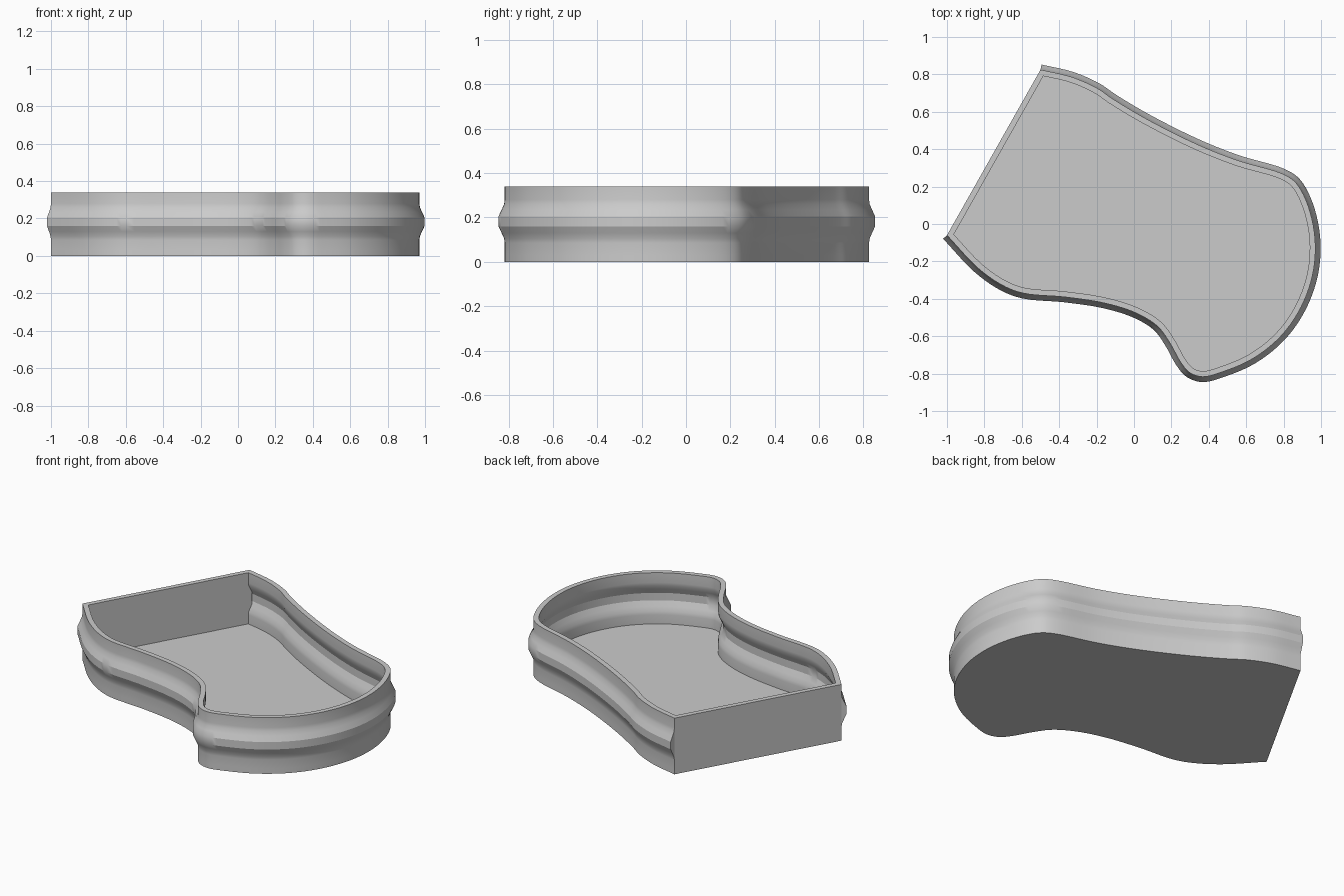
import bpy, bmesh, math
from mathutils import Vector

cube = bpy.data.objects.get("Cube")
if cube:
    bpy.data.objects.remove(cube, do_unlink=True)

HEIGHT, FLOOR, THICK, BULGE = 0.34, 0.03, 0.03, 0.028

grey = bpy.data.materials.new("plain grey")
grey.use_nodes = True
grey.diffuse_color = (0.6, 0.6, 0.6, 1)
grey.node_tree.nodes["Principled BSDF"].inputs["Base Color"].default_value = (0.6, 0.6, 0.6, 1)

# Curved edge of the tray, clockwise from one end of the straight wall to the other
KEYS = [Vector(p) for p in (
    (-.5, .825), (-.33, .785), (-.195, .725), (-.115, .67), (.07, .56), (.34, .425),
    (.555, .34), (.795, .268), (.866, .22), (.93, .1), (.968, -.08), (.957, -.263),
    (.893, -.445), (.785, -.6), (.635, -.72), (.475, -.79), (.367, -.817), (.298, -.795),
    (.25, -.74), (.19, -.633), (.126, -.547), (.013, -.477), (-.153, -.424),
    (-.367, -.391), (-.593, -.37), (-.705, -.327), (-.834, -.236), (-1, -.06))]


def smooth_path(keys, steps=5):
    """Centripetal spline through the key points."""
    pts = [2 * keys[0] - keys[1]] + keys + [2 * keys[-1] - keys[-2]]
    path = []
    for a, b, c, d in zip(pts, pts[1:], pts[2:], pts[3:]):
        ab, bc, cd = [math.sqrt((q - p).length) for p, q in ((a, b), (b, c), (c, d))]
        m1 = (c - b) + bc * ((b - a) / ab - (c - a) / (ab + bc))
        m2 = (c - b) + bc * ((d - c) / cd - (d - b) / (bc + cd))
        for i in range(steps):
            t = i / steps
            path.append(b * (2*t**3 - 3*t**2 + 1) + m1 * (t**3 - 2*t**2 + t)
                        + c * (3*t**2 - 2*t**3) + m2 * (t**3 - t**2))
    return path + [keys[-1]]


def finish(name, bm):
    bmesh.ops.recalc_face_normals(bm, faces=bm.faces)
    mesh = bpy.data.meshes.new(name)
    bm.to_mesh(mesh)
    bm.free()
    mesh.materials.append(grey)
    mesh.shade_smooth()
    mesh.set_sharp_from_angle(angle=math.radians(25))
    obj = bpy.data.objects.new(name, mesh)
    bpy.context.collection.objects.link(obj)


def prism(name, outline, low, high):
    bm = bmesh.new()
    face = bm.faces.new([bm.verts.new((p.x, p.y, low)) for p in outline])
    top = bmesh.ops.extrude_face_region(bm, geom=[face])["geom"]
    verts = [g for g in top if isinstance(g, bmesh.types.BMVert)]
    bmesh.ops.translate(bm, verts=verts, vec=(0, 0, high - low))
    finish(name, bm)


path = smooth_path(KEYS)

# Floor
prism("floor", path, 0, FLOOR)

# Straight wall
start, end = path[0], path[-1]
along = (end - start).normalized()
inward = Vector((-along.y, along.x)) * THICK
prism("straight_wall", [start, end, end + inward, start + inward], FLOOR, HEIGHT)

# Curved wall: a ribbed section swept along the edge, closed at both ends
rib = [(FLOOR, 0), (.085, 0), (.105, .1), (.13, .5), (.16, 1),
       (.205, 1), (.235, .5), (.26, .1), (.28, 0), (HEIGHT, 0)]
outer = [(z, f * BULGE) for z, f in rib]
section = outer + [(z, d - THICK) for z, d in reversed(outer)]

bm = bmesh.new()
rings = []
for i, p in enumerate(path):
    t = (path[min(i + 1, len(path) - 1)] - path[max(i - 1, 0)]).normalized()
    out = Vector((-t.y, t.x))
    rings.append([bm.verts.new((p.x + out.x * d, p.y + out.y * d, z)) for z, d in section])
n = len(section)
for r, s in zip(rings, rings[1:]):
    for j in range(n):
        k = (j + 1) % n
        bm.faces.new((r[j], r[k], s[k], s[j]))
for ring in (rings[0], rings[-1]):
    bm.faces.new(ring)
finish("curved_wall", bm)
